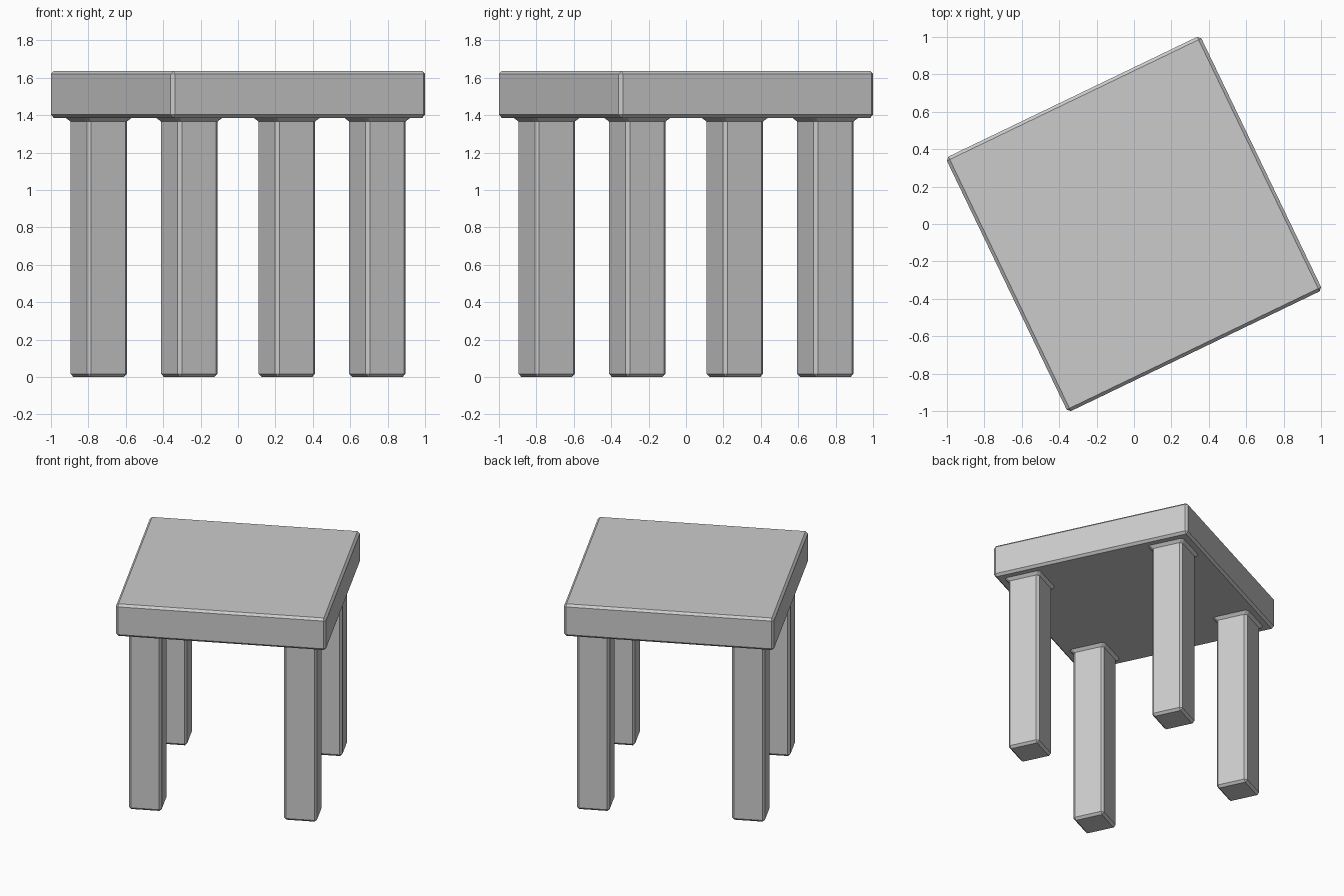
import bpy
import bmesh
import math
from mathutils import Matrix

cube = bpy.data.objects.get("Cube")
if cube:
    bpy.data.objects.remove(cube, do_unlink=True)

TURN = Matrix.Rotation(math.radians(25.7), 4, 'Z')
TOP_HALF, TOP_LOW, TOP_HIGH = 0.755, 1.386, 1.637
LEG_HALF, LEG_OFFSET = 0.118, 0.558
CHAMFER, FLARE = 0.017, 0.02

grey = bpy.data.materials.new("plain_grey")
grey.use_nodes = True
colour = (0.6, 0.6, 0.6, 1)
grey.diffuse_color = colour
grey.node_tree.nodes["Principled BSDF"].inputs["Base Color"].default_value = colour


def finish(bm, name, x, y):
    """Turn a bmesh into a flat-shaded object standing on the turned frame."""
    bmesh.ops.recalc_face_normals(bm, faces=bm.faces)
    mesh = bpy.data.meshes.new(name)
    bm.to_mesh(mesh)
    bm.free()
    mesh.materials.append(grey)
    obj = bpy.data.objects.new(name, mesh)
    obj.matrix_world = TURN @ Matrix.Translation((x, y, 0))
    bpy.context.collection.objects.link(obj)
    return obj


def chamfered_block(name, half, low, high, x=0, y=0):
    bm = bmesh.new()
    size = Matrix.Diagonal((2 * half, 2 * half, high - low, 1))
    place = Matrix.Translation((0, 0, (low + high) / 2))
    bmesh.ops.create_cube(bm, size=1, matrix=place @ size)
    bmesh.ops.bevel(bm, geom=bm.edges[:], offset=CHAMFER, segments=1,
                    affect='EDGES', profile=0.5)
    return finish(bm, name, x, y)


def collar(name, x, y):
    """Sloped ring that widens from the leg to the underside of the top."""
    bm = bmesh.new()
    rings = []
    for half, z in ((LEG_HALF, TOP_LOW - FLARE), (LEG_HALF + FLARE, TOP_LOW)):
        cut = half - CHAMFER
        outline = []
        for quarter in range(4):
            spin = Matrix.Rotation(quarter * math.pi / 2, 3, 'Z')
            for px, py in ((half, cut), (cut, half)):
                outline.append(bm.verts.new(spin.col[0] * px + spin.col[1] * py
                                            + spin.col[2] * z))
        rings.append(outline)
    lower, upper = rings
    for i in range(len(lower)):
        j = (i + 1) % len(lower)
        bm.faces.new((lower[i], lower[j], upper[j], upper[i]))
    return finish(bm, name, x, y)


# Slab top
chamfered_block("table_top", TOP_HALF, TOP_LOW, TOP_HIGH)

# Four legs, each with its collar; leg ends are sunk into the slab
for depth, sy in (("front", -1), ("back", 1)):
    for side, sx in (("right", -1), ("left", 1)):
        x, y = sx * LEG_OFFSET, sy * LEG_OFFSET
        chamfered_block(f"{depth}_{side}_leg", LEG_HALF, 0, TOP_LOW + 0.05, x, y)
        collar(f"{depth}_{side}_leg_collar", x, y)
